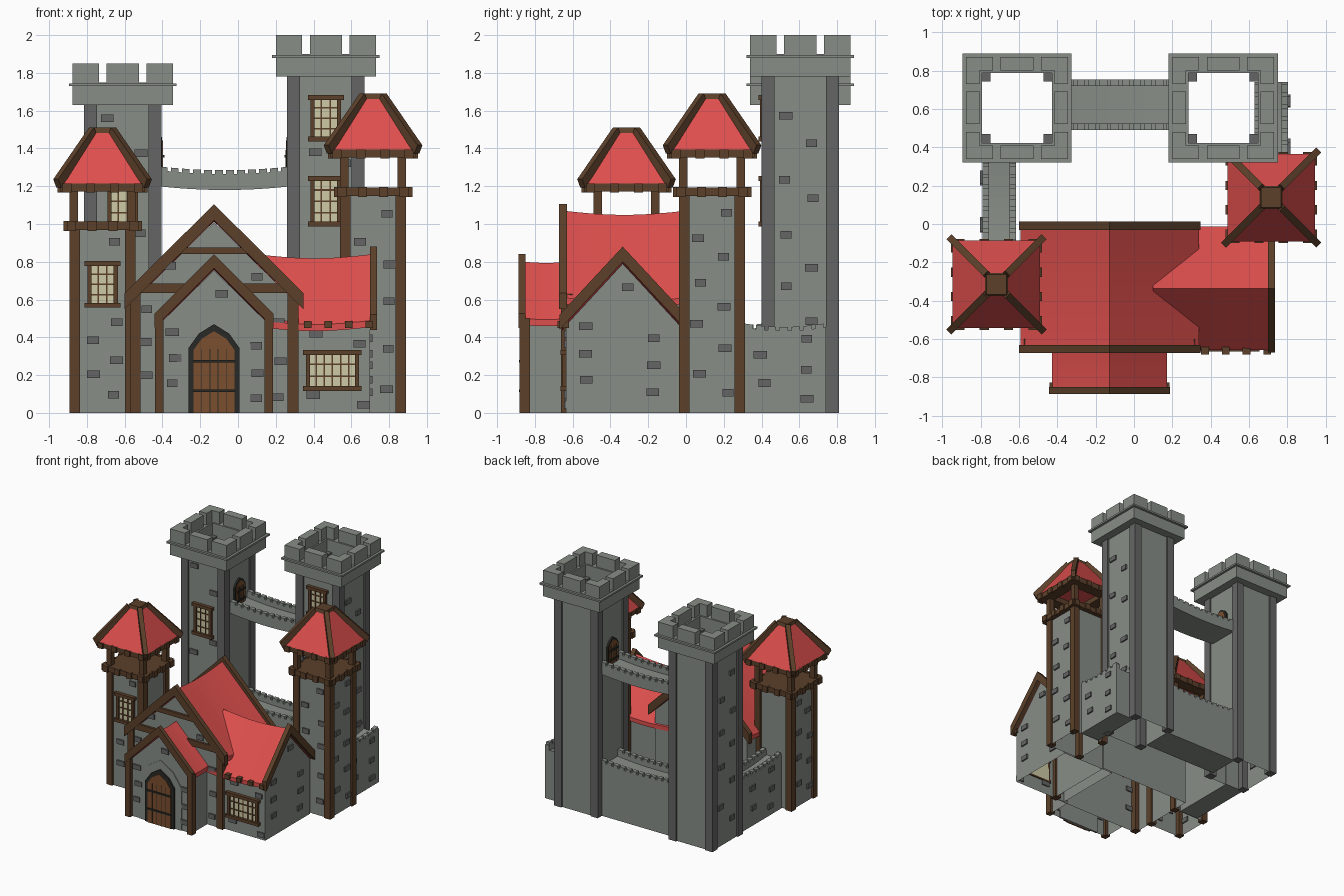
import bpy, bmesh, math, random
from mathutils import Vector

if "Cube" in bpy.data.objects:
    bpy.data.objects.remove(bpy.data.objects["Cube"])

random.seed(4)


def mat(name, r, g, b):
    m = bpy.data.materials.new(name)
    m.diffuse_color = [(c / 255) ** 2.2 for c in (r, g, b)] + [1]
    m.use_nodes = True
    m.node_tree.nodes["Principled BSDF"].inputs["Base Color"].default_value = m.diffuse_color
    return m


STONE, DARK = mat("stone", 134, 140, 134), mat("dark_stone", 100, 101, 100)
WOOD, RED = mat("wood", 92, 66, 46), mat("roof_red", 220, 80, 78)
DOOR, IRON, GLASS = mat("door_wood", 122, 80, 50), mat("iron", 45, 45, 42), mat("glass", 205, 200, 165)


def obj(name, bm, m):
    bmesh.ops.remove_doubles(bm, verts=bm.verts, dist=1e-5)
    bmesh.ops.recalc_face_normals(bm, faces=bm.faces)
    me = bpy.data.meshes.new(name)
    bm.to_mesh(me)
    bm.free()
    me.materials.append(m)
    bpy.context.collection.objects.link(bpy.data.objects.new(name, me))


def sweep(bm, rings, caps=True):
    vs = [[bm.verts.new(p) for p in r] for r in rings]
    for a, b in zip(vs, vs[1:]):
        for i in range(len(a)):
            bm.faces.new((a[i], a[i - 1], b[i - 1], b[i]))
    if caps:
        bm.faces.new(vs[0])
        bm.faces.new(vs[-1])


def square(bm, cx, cy, prof, caps=True):
    """Four-sided turning of a (half width, z) profile."""
    sweep(bm, [[(cx + sx * h, cy + sy * h, z) for sx, sy in ((-1, -1), (1, -1), (1, 1), (-1, 1))]
               for h, z in prof], caps)


def ring(bm, cx, cy, ho, hi, z0, z1):
    square(bm, cx, cy, [(ho, z0), (ho, z1), (hi, z1), (hi, z0), (ho, z0)], False)


# Placement on a wall: a runs along the wall, d outward, z up
FACES = {"front": ((1, 0, 0), (0, -1, 0)), "right": ((0, 1, 0), (1, 0, 0)),
         "left": ((0, -1, 0), (-1, 0, 0)), "back": ((-1, 0, 0), (0, 1, 0))}


def prism(bm, o, face, pts, d0, d1):
    u, n = (Vector(v) for v in FACES[face])
    sweep(bm, [[Vector((o[0], o[1], z)) + u * a + n * d for a, z in pts] for d in (d0, d1)])


def slab(bm, o, face, a0, a1, d0, d1, z0, z1):
    prism(bm, o, face, [(a0, z0), (a1, z0), (a1, z1), (a0, z1)], d0, d1)


def bricks(name, o, face, a0, a1, z0, z1, n):
    bm = bmesh.new()
    for i in range(n):
        z = z0 + (i + random.uniform(.3, .7)) / n * (z1 - z0)
        a = (a0 if i % 2 else a1) + random.uniform(-.015, .015)
        w = random.uniform(.028, .036)
        slab(bm, o, face, a - w, a + w, -.01, .012, z - .02, z + .02)
    obj(name + "_bricks", bm, DARK)


def window(name, o, face, w, z0, z1, cols, rows):
    g, f = bmesh.new(), bmesh.new()
    h = w / 2
    slab(g, o, face, -h, h, -.01, .008, z0, z1)
    for s in (-1, 1):
        slab(f, o, face, s * h - .011, s * h + .011, -.01, .022, z0, z1)
    for z in (z0, z1):
        slab(f, o, face, -h - .025, h + .025, -.01, .03, z - .013, z + .013)
    for i in range(1, cols):
        a = -h + w * i / cols
        slab(f, o, face, a - .004, a + .004, 0, .014, z0, z1)
    for i in range(1, rows):
        z = z0 + (z1 - z0) * i / rows
        slab(f, o, face, -h, h, 0, .014, z - .004, z + .004)
    obj(name + "_window_glass", g, GLASS)
    obj(name + "_window_frame", f, WOOD)


def arch(hw, z0, zs, za):
    m = zs + (za - zs) * .6
    return [(-hw, z0), (-hw, zs), (-hw * .6, m), (0, za), (hw * .6, m), (hw, zs), (hw, z0)]


def door(name, o, face, hw, z0, h):
    f, p = bmesh.new(), bmesh.new()
    prism(f, o, face, arch(hw, z0, z0 + h * .73, z0 + h), -.01, .015)
    k = hw * .8
    prism(p, o, face, arch(k, z0, z0 + h * .71, z0 + h * .92), 0, .02)
    for t in (.25, .58):
        slab(f, o, face, -k, k, .01, .028, z0 + h * t - .007, z0 + h * t + .007)
    for i in range(1, 5):
        a = -k + 2 * k * i / 5
        slab(f, o, face, a - .002, a + .002, .01, .022, z0, z0 + h * .72)
    obj(name + "_door_frame", f, IRON)
    obj(name + "_door_planks", p, DOOR)


# Stone battlement towers
def tower(name, cx, cy, top):
    bm = bmesh.new()
    square(bm, cx, cy, [(.192, 0), (.192, top - .2)], False)
    obj(name + "_walls", bm, STONE)
    bm = bmesh.new()
    for sx in (-1, 1):
        for sy in (-1, 1):
            square(bm, cx + sx * .171, cy + sy * .171, [(.034, 0), (.034, top - .2)])
    obj(name + "_corner_piers", bm, DARK)
    bm = bmesh.new()
    ring(bm, cx, cy, .265, .182, top - .22, top - .1)
    ring(bm, cx, cy, .285, .26, top - .12, top - .105)
    for face in FACES:
        for a0, a1 in ((-.265, -.125), (-.085, .085), (.125, .265)):
            slab(bm, (cx, cy), face, a0, a1, .195, .265, top - .102, top)
    obj(name + "_parapet", bm, STONE)


LT, RT = (-.61, .605), (.465, .605)
tower("left_tower", *LT, 1.85)
tower("right_tower", *RT, 2.0)
for nm, t, side, inner in (("left_tower", LT, -1, "right"), ("right_tower", RT, 1, "left")):
    window(nm + "_lower", (t[0], t[1] - .192), "front", .14, 1.0, 1.24, 3, 4)
    bricks(nm + "_front", (t[0], t[1] - .192), "front", -.1, .1, .1, 1.0, 7)
    bricks(nm + "_top", (t[0], t[1] - .192), "front", -.07, .09, 1.28, 1.42 if side > 0 else 1.62, 2)
    bricks(nm + "_side", (t[0] + side * .192, t[1]), "right" if side > 0 else "left", -.07, .07, .1, 1.75 - .1, 10)
    door(nm, (t[0] - side * .192, t[1]), inner, .07, 1.22, .24)
window("right_tower_upper", (RT[0], RT[1] - .192), "front", .14, 1.45, 1.67, 3, 4)


# Crenellated walls and bridge, sagging slightly along their length
def rampart(name, p, q, half, z0, top, sag):
    p, q = Vector(p), Vector(q)
    n = max(6, round((q - p).length / .06))
    side = Vector((-(q - p).y, (q - p).x)).normalized()
    at = lambda t, s, z: (*(p.lerp(q, t) + side * s), z - (sag * 4 * t * (1 - t) if z > 0 else 0))
    b, lip = top - .02, half - .035
    prof = [(-half, z0), (half, z0), (half, b), (lip, b), (lip, b - .04), (-lip, b - .04), (-lip, b), (-half, b)]
    bm = bmesh.new()
    sweep(bm, [[at(i / n, s, z) for s, z in prof] for i in range(n + 1)])
    for i in range(n):
        for s in (-half, lip):
            sweep(bm, [[at((i + k) / n, s + ds, z) for ds, z in
                        ((0, b - .005), (.035, b - .005), (.035, top), (0, top))] for k in (.12, .82)])
    obj(name, bm, STONE)


rampart("bridge", (-.42, .622), (.28, .622), .132, 1.2, 1.305, .02)
rampart("back_curtain_wall", (-.42, .622), (.28, .622), .132, 0, .475, .02)
rampart("left_curtain_wall", (-.703, .42), (-.703, -.15), .088, 0, .475, .02)
rampart("right_curtain_wall", (.715, .3), (.715, .74), .088, 0, .475, .02)
bricks("right_curtain", (.803, .52), "right", -.12, .12, .05, .42, 5)
bricks("left_curtain", (-.791, .12), "left", -.12, .12, .05, .42, 5)


# Timber turrets with an open lookout and a hipped roof
def turret(name, cx, cy, z):
    bm = bmesh.new()
    square(bm, cx, cy, [(.158, 0), (.158, z), ], False)
    obj(name + "_walls", bm, STONE)
    bm = bmesh.new()
    for sx in (-1, 1):
        for sy in (-1, 1):
            square(bm, cx + sx * .147, cy + sy * .147, [(.028, 0), (.028, z)])
            square(bm, cx + sx * .152, cy + sy * .152, [(.022, z), (.022, z + .2)])
            # hip rib
            d, s = Vector((sx, sy, 0)), Vector((-sx, sy, 0)) * .013
            if sx * sy < 0:
                s = Vector((sy, -sx, 0)) * .013
            else:
                s = Vector((-sy, sx, 0)) * .013
            rr = []
            for h, hz in ((.24, z + .225), (.05, z + .5)):
                c = Vector((cx, cy, hz)) + d * h
                up = Vector((sx * .008, sy * .008, .022))
                rr.append([c - s - up, c + s - up, c + s + up, c - s + up])
            sweep(bm, rr)
    square(bm, cx, cy, [(.195, z - .022), (.195, z + .022)])
    ring(bm, cx, cy, .225, .13, z + .182, z + .23)
    square(bm, cx, cy, [(.06, z + .492), (.052, z + .52)])
    for face in FACES:
        for a in (-.165, -.055, .055, .165):
            slab(bm, (cx, cy), face, a - .024, a + .024, .18, .208, z - .026, z + .026)
            slab(bm, (cx, cy), face, a * 1.15 - .024, a * 1.15 + .024, .21, .238, z + .178, z + .225)
    obj(name + "_timbers", bm, WOOD)
    bm = bmesh.new()
    square(bm, cx, cy, [(.228, z + .225), (.055, z + .5)])
    obj(name + "_roof", bm, RED)


turret("left_turret", -.717, -.315, .99)
turret("right_turret", .715, .138, 1.17)
bricks("left_turret_front", (-.717, -.473), "front", -.06, .07, .05, .52, 5)
bricks("left_turret_top", (-.717, -.473), "front", -.05, .05, .84, .94, 1)
bricks("left_turret_side", (-.875, -.315), "left", -.07, .07, .05, .92, 8)
bricks("right_turret_front", (.715, -.02), "front", -.07, .08, .05, 1.1, 9)
bricks("right_turret_side", (.873, .138), "right", -.07, .07, .05, 1.1, 9)
window("left_turret", (-.717, -.473), "front", .14, .57, .79, 3, 4)


# Gabled house parts: open-bottomed walls, sagging roof, bargeboards
def chevron(h, ze, za, d):
    return [(-h, ze), (0, za), (h, ze), (h, ze - d), (0, za - d), (-h, ze - d)]


def house(name, o, face, wall, roof, boards, d, sag):
    """wall/roof: (half, eave z, apex z, d0, d1), boards: (half, eave, apex, list of spans)."""
    bm = bmesh.new()
    h, ze, za, d0, d1 = wall
    prism(bm, o, face, [(-h, 0), (-h, ze), (0, za), (h, ze), (h, 0)], d0, d1)
    bmesh.ops.delete(bm, geom=[f for f in bm.faces if all(v.co.z < .001 for v in f.verts)], context="FACES_ONLY")
    obj(name + "_walls", bm, STONE)
    bm = bmesh.new()
    u, n = (Vector(v) for v in FACES[face])
    h, ze, za, d0, d1 = roof
    sweep(bm, [[Vector((o[0], o[1], z - sag * math.sin(math.pi * i / 8))) + u * a + n * (d0 + (d1 - d0) * i / 8)
                for a, z in chevron(h, ze, za, .035)] for i in range(9)])
    obj(name + "_roof", bm, RED)
    bm = bmesh.new()
    for s in boards[3]:
        prism(bm, o, face, chevron(*boards[:3], d), *s)
    obj(name + "_bargeboards", bm, WOOD)


N = (-.127, 0)
house("nave", N, "front", (.43, .59, 1.01, .02, .645), (.465, .61, 1.07, 0, .65),
      (.473, .635, 1.105, [(-.012, .03), (.63, .672)]), .085, .022)
house("porch", N, "front", (.29, .47, .755, .64, .85), (.3, .5, .8, .62, .86),
      (.315, .525, .84, [(.85, .887)]), .075, .006)
house("wing", (0, -.335), "right", (.3, .465, .79, .2, .7), (.322, .49, .84, .1, .71),
      (.335, .52, .88, [(.698, .735)]), .08, .022)

# Posts, tie beams and rafter ends of the house
bm = bmesh.new()
for s in (-1, 1):
    slab(bm, N, "front", s * .418 - .028, s * .418 + .028, .6, .662, 0, .63)
    slab(bm, N, "front", s * .29 - .023, s * .29 + .023, .825, .882, 0, .5)
slab(bm, N, "front", -.42, .42, .63, .664, .635, .685)
slab(bm, N, "front", -.22, .22, .63, .664, .84, .876)
for i in range(4):
    slab(bm, (0, 0), "front", .35 + .108 * i, .39 + .108 * i, .62, .68, .45, .487)
obj("house_timbers", bm, WOOD)

# Main entrance and wing window
bm = bmesh.new()
prism(bm, (N[0], -.85), "front", arch(.195, 0, .36, .545), -.01, .006)
obj("entrance_surround", bm, STONE)
door("entrance", (N[0], -.856), "front", .135, 0, .47)
window("wing", (.5, -.635), "front", .26, .13, .32, 6, 3)

bricks("porch_front", (N[0], -.85), "front", -.22, .22, .05, .45, 6)
bricks("porch_gable", (N[0], -.85), "front", -.03, .03, .58, .7, 1)
bricks("nave_gable", (N[0], -.645), "front", -.23, .23, .69, .8, 2)
bricks("nave_side", (N[0], -.645), "front", -.35, .35, .05, .6, 6)
bricks("wing_front", (.52, -.635), "front", -.13, .13, .03, .11, 2)
bricks("wing_front_top", (.52, -.635), "front", -.12, .12, .35, .44, 2)
bricks("wing_gable", (.7, -.335), "right", -.2, .17, .06, .5, 6)
bricks("wing_gable_top", (.7, -.335), "right", -.03, .03, .6, .7, 1)
